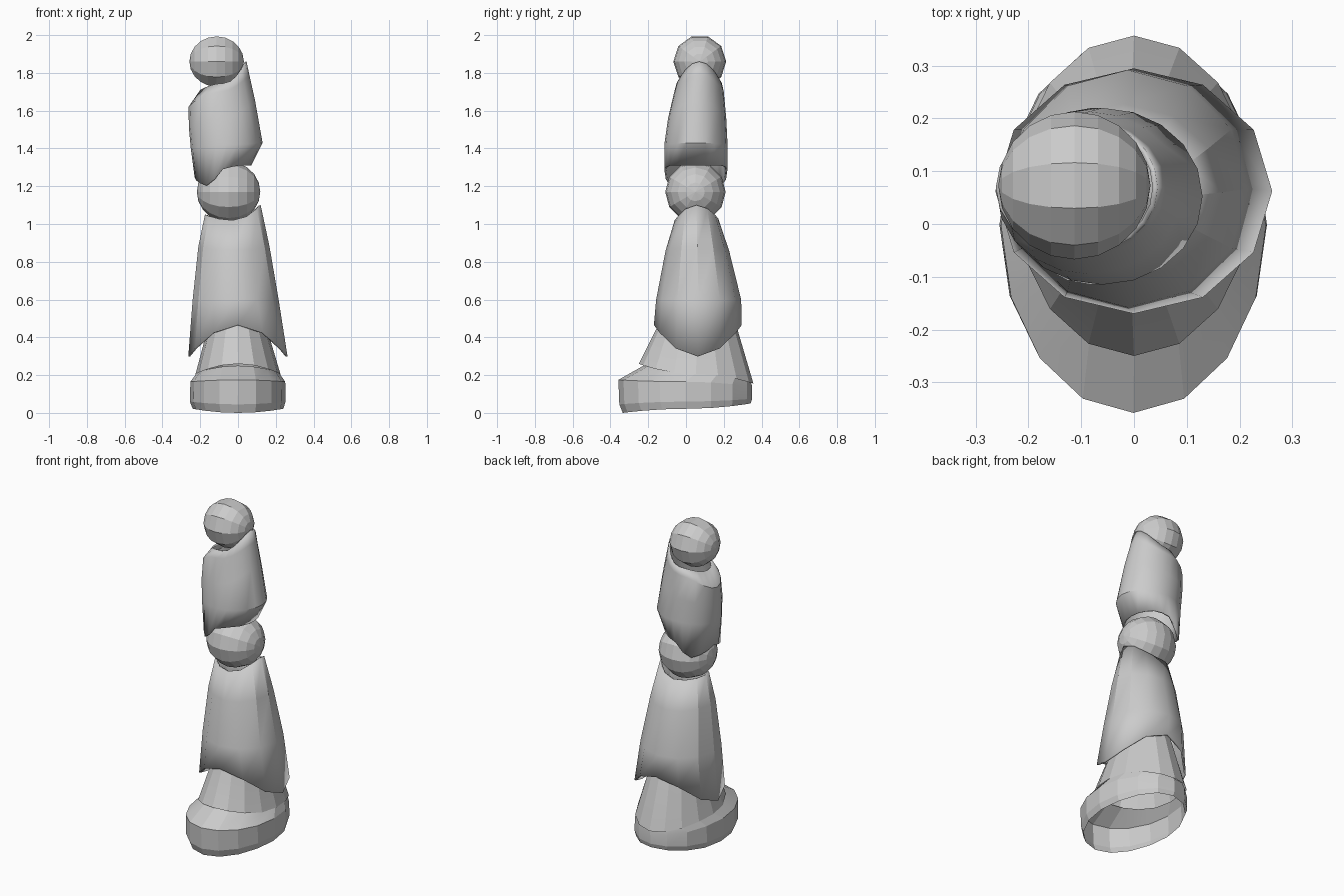
import bpy
import math

if "Cube" in bpy.data.objects:
    bpy.data.objects.remove(bpy.data.objects["Cube"])


def height(spec, a):
    """4 values: right, back, left, front. 7 values: every 30 deg, mirrored front/back."""
    c, s = math.cos(a), math.sin(a)
    if len(spec) == 4:
        return c * c * (spec[0] if c > 0 else spec[2]) + s * s * (spec[1] if s > 0 else spec[3])
    t = math.acos(max(-1, min(1, c))) / math.pi * 6
    i = min(int(t), 5)
    return spec[i] + (spec[i + 1] - spec[i]) * (t - i)


def shell(name, rings, n, thickness=0.0, smooth=30):
    """Loft open rings (x0, x1, y0, y1, heights) from bottom to top."""
    verts, faces = [], []
    for x0, x1, y0, y1, spec in rings:
        for k in range(n):
            a = 2 * math.pi * k / n
            verts.append(((x0 + x1) / 2 + (x1 - x0) / 2 * math.cos(a),
                          (y0 + y1) / 2 + (y1 - y0) / 2 * math.sin(a),
                          height(spec, a)))
    for r in range(len(rings) - 1):
        for k in range(n):
            j = (k + 1) % n
            faces.append((r * n + k, r * n + j, (r + 1) * n + j, (r + 1) * n + k))
    me = bpy.data.meshes.new(name)
    me.from_pydata(verts, [], faces)
    ob = bpy.data.objects.new(name, me)
    bpy.context.collection.objects.link(ob)
    bpy.ops.object.select_all(action='DESELECT')
    ob.select_set(True)
    bpy.context.view_layer.objects.active = ob
    bpy.ops.object.shade_smooth_by_angle(angle=math.radians(smooth))
    if thickness:
        m = ob.modifiers.new("thickness", 'SOLIDIFY')
        m.thickness = thickness
        m.offset = -1
    return ob


def ball(name, loc, r, segments, rings, stretch=1.0):
    """Faceted joint ball with its poles on the x axis and a vertex row on top."""
    bpy.ops.mesh.primitive_uv_sphere_add(segments=segments, ring_count=rings, radius=r,
                                         location=loc, rotation=(0, math.pi / 2, 0))
    ob = bpy.context.object
    ob.name = name
    ob.scale.z = stretch
    return ob


# Joint balls
ball("hip_ball", (-0.113, 0.073, 1.86), 0.14, 10, 10, 1.03)
ball("knee_ball", (-0.05, 0.05, 1.17), 0.16, 12, 10, 1.05)

# Thigh: socketed top, notched bottom around the knee
shell("thigh", [
    (-0.23, 0.07, -0.115, 0.22, (1.31, 1.31, 1.31, 1.29, 1.2, 1.22, 1.25)),
    (-0.25, 0.13, -0.115, 0.22, (1.43, 1.42, 1.40, 1.42)),
    (-0.26, 0.09, -0.095, 0.213, (1.655, 1.56, 1.51, 1.56)),
    (-0.262, 0.06, -0.062, 0.20, (1.79, 1.70, 1.62, 1.70)),
    (-0.20, 0.045, -0.05, 0.19, (1.86, 1.745, 1.71, 1.745)),
], 20, 0.01)

# Shin: flared, pointed down at both sides
shell("shin", [
    (-0.263, 0.262, -0.17, 0.295, (0.30, 0.465, 0.30, 0.465)),
    (-0.24, 0.215, -0.158, 0.292, (0.60, 0.60, 0.60, 0.60)),
    (-0.21, 0.167, -0.108, 0.228, (0.88, 0.86, 0.88, 0.86)),
    (-0.175, 0.12, -0.06, 0.17, (1.10, 1.03, 1.05, 1.02)),
], 12, 0.01)

# Ankle cuff
shell("ankle_cuff", [
    (-0.225, 0.225, -0.25, 0.357, (0.205, 0.155, 0.205, 0.26)),
    (-0.16, 0.152, -0.155, 0.27, (0.45, 0.45, 0.45, 0.45)),
    (-0.13, 0.125, -0.10, 0.21, (0.60, 0.60, 0.60, 0.60)),
], 16, 0.0, 15)

# Foot: hollow shoe, sole tilted up at the heel
shell("foot", [
    (-0.24, 0.24, -0.335, 0.342, (0.022, 0.05, 0.022, 0.0)),
    (-0.255, 0.252, -0.353, 0.35, (0.06, 0.075, 0.06, 0.045)),
    (-0.252, 0.25, -0.358, 0.35, (0.165, 0.14, 0.165, 0.175)),
    (-0.215, 0.215, -0.225, 0.343, (0.215, 0.165, 0.215, 0.25)),
], 16, 0.0, 15)
